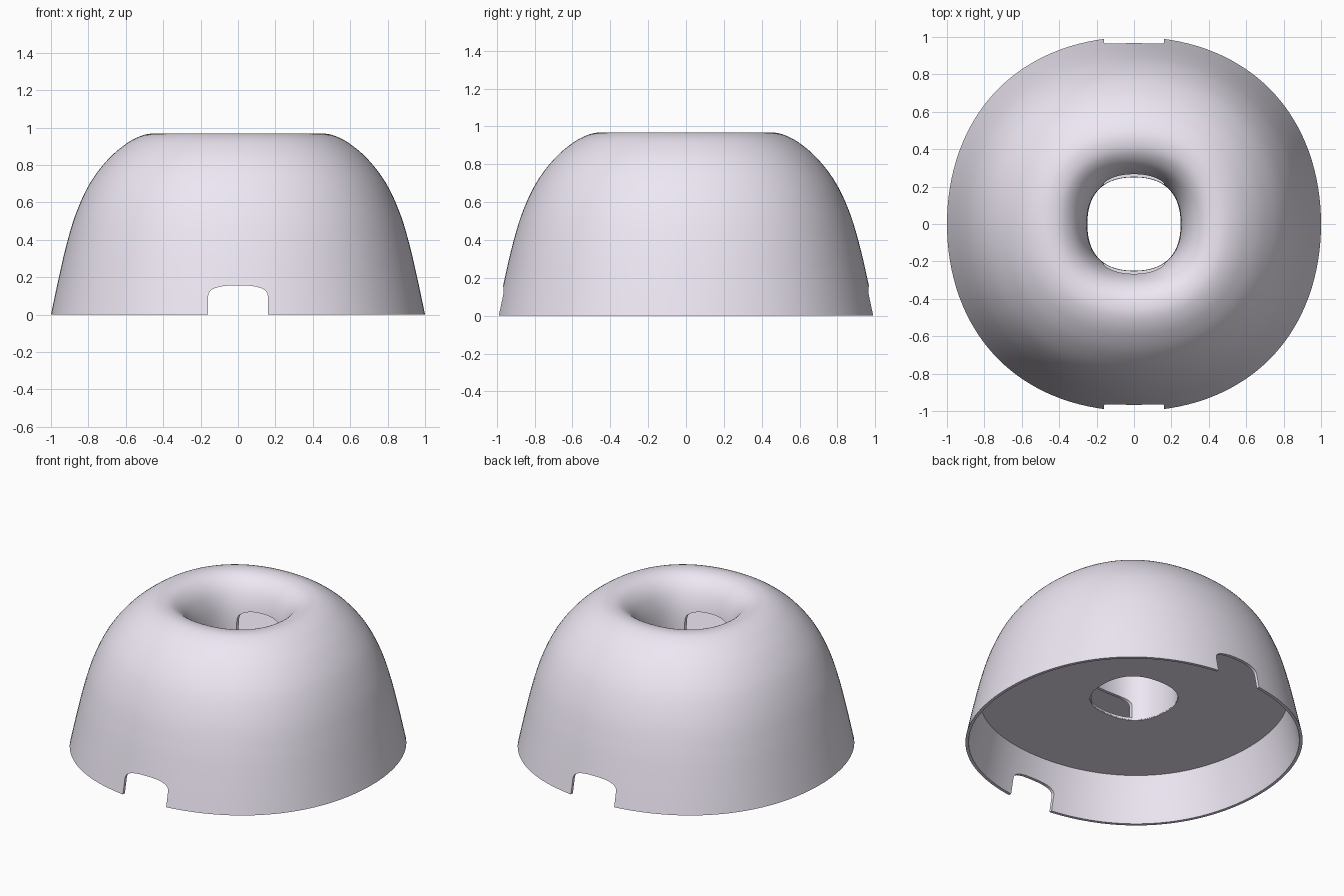
import bpy, bmesh, math
from mathutils import Vector

if "Cube" in bpy.data.objects:
    bpy.data.objects.remove(bpy.data.objects["Cube"])

SEG = 128
WALL = 0.02


def smooth_curve(pts, n=6):
    """Catmull-Rom through the profile points."""
    p = [Vector(q) for q in pts]
    p = [2 * p[0] - p[1]] + p + [2 * p[-1] - p[-2]]
    out = []
    for a, b, c, d in zip(p, p[1:], p[2:], p[3:]):
        for i in range(n):
            t = i / n
            out.append(0.5 * (2 * b + (c - a) * t + (2 * a - 5 * b + 4 * c - d) * t * t
                              + (3 * b - a - 3 * c + d) * t ** 3))
    return out + [p[-2]]


def add_object(name, bm):
    bmesh.ops.recalc_face_normals(bm, faces=bm.faces)
    me = bpy.data.meshes.new(name)
    bm.to_mesh(me)
    bm.free()
    ob = bpy.data.objects.new(name, me)
    bpy.context.collection.objects.link(ob)
    return ob


def activate(ob):
    bpy.ops.object.select_all(action='DESELECT')
    ob.select_set(True)
    bpy.context.view_layer.objects.active = ob


def ring_point(r, z, k):
    """Point on a slightly squarish circle (fuller on the diagonals)."""
    a = k * math.tau / SEG
    r += (0.011 + 0.013 * r) * (1 - math.cos(4 * a)) / 2
    return r * math.cos(a), r * math.sin(a), z


def lathe(name, section):
    """Revolve a closed (r, z) section around z."""
    bm = bmesh.new()
    rings = [[bm.verts.new(ring_point(r, z, k)) for k in range(SEG)] for r, z in section]
    for a, b in zip(rings, rings[1:] + rings[:1]):
        for k in range(SEG):
            j = (k + 1) % SEG
            bm.faces.new((a[k], a[j], b[j], b[k]))
    return add_object(name, bm)


def arch_cutter(name, z0, top, half_len):
    """Rounded doorway shape extruded along y."""
    outline = [(0.16, z0)]
    for i in range(17):
        t = math.pi * i / 16
        c, s = math.cos(t), math.sin(t)
        outline.append((0.16 * math.copysign(abs(c) ** 0.8, c), top - 0.06 + 0.06 * abs(s) ** 0.8))
    outline.append((-0.16, z0))
    bm = bmesh.new()
    face = bm.faces.new([bm.verts.new((x, -half_len, z)) for x, z in outline])
    ext = bmesh.ops.extrude_face_region(bm, geom=[face])
    verts = [v for v in ext['geom'] if isinstance(v, bmesh.types.BMVert)]
    bmesh.ops.translate(bm, verts=verts, vec=(0, 2 * half_len, 0))
    ob = add_object(name, bm)
    ob.hide_render = True
    return ob


# Dome shell rolling over into the central tube
outer = smooth_curve([(1.0, 0), (0.962, 0.18), (0.918, 0.37), (0.865, 0.545), (0.79, 0.705),
                      (0.695, 0.83), (0.6, 0.912), (0.52, 0.955), (0.45, 0.968), (0.38, 0.952),
                      (0.32, 0.9), (0.28, 0.82), (0.258, 0.72), (0.25, 0.6), (0.25, 0.45),
                      (0.252, 0.305)])
inner = []
for i, p in enumerate(outer):
    t = (outer[min(i + 1, len(outer) - 1)] - outer[max(i - 1, 0)]).normalized()
    inner.append(p + WALL * Vector((-t.y, -abs(t.x))))
inner[0].y, inner[-1].y = 0, 0.305
shell = lathe("dome_shell", [tuple(p) for p in outer + inner[::-1]])

# Doorways: outer rim, then two levels in the tube
for name, z0, top, length in (("rim_doorway_cutter", -0.1, 0.157, 1.3),
                              ("lower_doorway_cutter", 0.315, 0.46, 0.34),
                              ("upper_doorway_cutter", 0.615, 0.77, 0.34)):
    cutter = arch_cutter(name, z0, top, length)
    mod = shell.modifiers.new(name, 'BOOLEAN')
    mod.operation = 'DIFFERENCE'
    mod.solver = 'EXACT'
    mod.object = cutter
    activate(shell)
    bpy.ops.object.modifier_apply(modifier=mod.name)
    bpy.data.objects.remove(cutter)

# Two internal floors
floors = [lathe(name, [(r0, z), (r1, z), (r1 - 0.003, z + WALL), (r0, z + WALL)])
          for name, z, r0, r1 in (("lower_floor", 0.3, 0.253, 0.925),
                                  ("upper_floor", 0.6, 0.262, 0.832))]

# Pale lavender plastic
mat = bpy.data.materials.new("pale_lavender")
mat.diffuse_color = (0.85, 0.80, 0.90, 1)
mat.use_nodes = True
mat.node_tree.nodes["Principled BSDF"].inputs["Base Color"].default_value = mat.diffuse_color
for ob in [shell] + floors:
    ob.data.materials.append(mat)
    activate(ob)
    bpy.ops.object.shade_smooth_by_angle(angle=math.radians(35))
